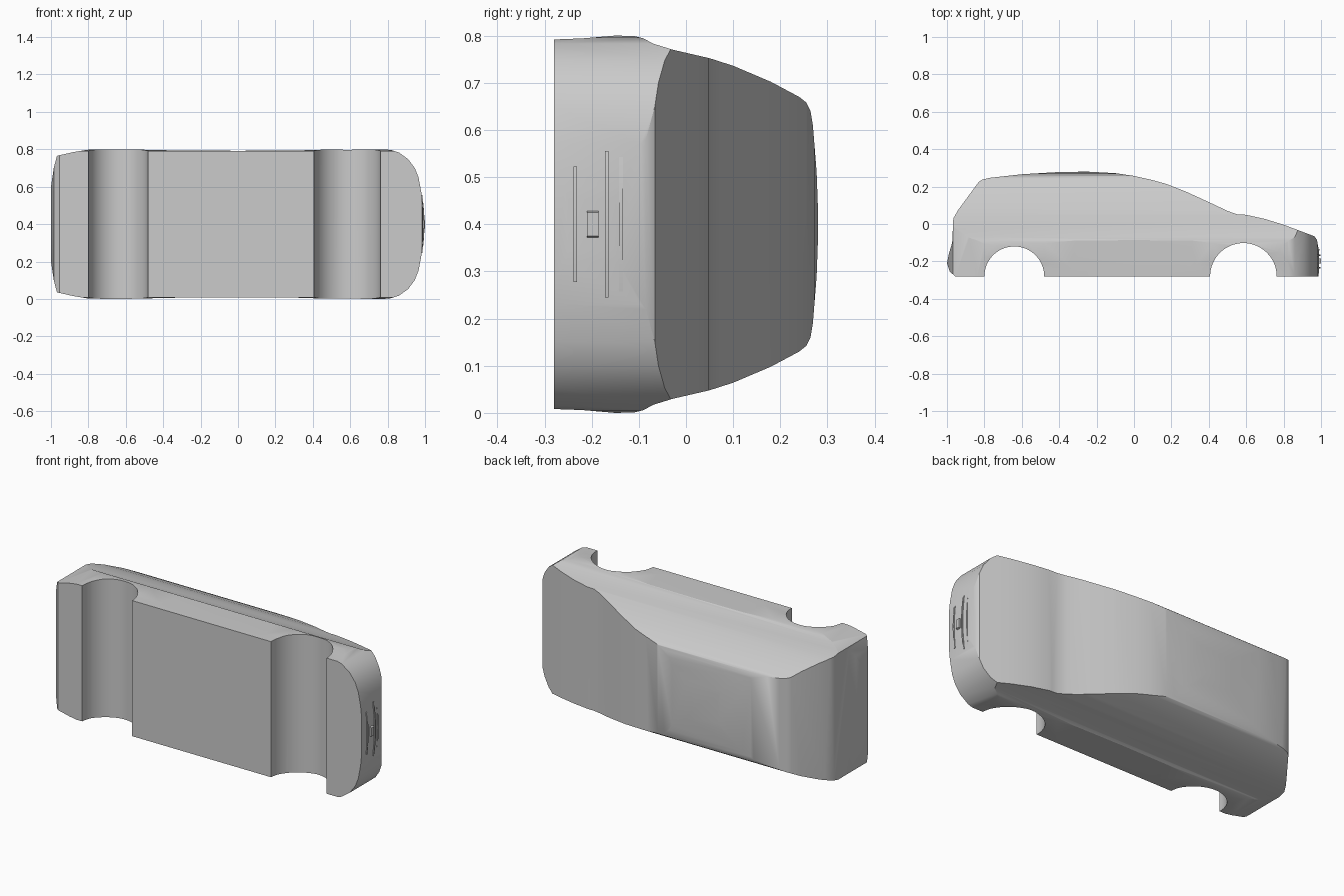
import bpy, bmesh, math
from mathutils import Vector

cube = bpy.data.objects.get("Cube")
if cube:
    bpy.data.objects.remove(cube, do_unlink=True)

MID = 0.4  # the car lies on its side; its centre plane is z = MID

paint = bpy.data.materials.new("body_grey")
paint.use_nodes = True
GREY = (0.6, 0.6, 0.6, 1)
paint.diffuse_color = GREY
paint.node_tree.nodes["Principled BSDF"].inputs["Base Color"].default_value = GREY


def prism(name, points, place, start, end):
    """Extrude a closed outline; place(a, b, depth) gives a 3D position."""
    bm = bmesh.new()
    face = bm.faces.new([bm.verts.new(place(a, b, start)) for a, b in points])
    offset = Vector(place(0, 0, end)) - Vector(place(0, 0, start))
    ext = bmesh.ops.extrude_face_region(bm, geom=[face])
    moved = [g for g in ext["geom"] if isinstance(g, bmesh.types.BMVert)]
    bmesh.ops.translate(bm, verts=moved, vec=offset)
    bmesh.ops.recalc_face_normals(bm, faces=bm.faces)
    mesh = bpy.data.meshes.new(name)
    bm.to_mesh(mesh)
    bm.free()
    obj = bpy.data.objects.new(name, mesh)
    bpy.context.collection.objects.link(obj)
    mesh.materials.append(paint)
    return obj


def mirrored(half):
    """Close a half outline given as (position, half width)."""
    return half + [(a, -h) for a, h in reversed(half) if h > 0]


def boolean(target, tool, operation):
    mod = target.modifiers.new(tool.name, "BOOLEAN")
    mod.operation, mod.solver, mod.object = operation, "EXACT", tool
    bpy.context.view_layer.objects.active = target
    bpy.ops.object.modifier_apply(modifier=mod.name)
    bpy.data.objects.remove(tool, do_unlink=True)


# Side profile: tail, hatch, roof, windscreen, bonnet, nose
side = [(-.955, -.28), (-.985, -.255), (-1, -.21), (-.99, -.16), (-.972, -.1), (-.966, .03),
        (-.94, .075), (-.83, .225), (-.81, .238), (-.77, .247), (-.6, .266), (-.4, .278),
        (-.25, .28), (-.1, .272), (0, .257), (.09, .237), (.17, .215), (.28, .172), (.4, .117),
        (.5, .07), (.55, .052), (.6, .049), (.7, .027), (.8, -.004), (.87, -.03), (.965, -.066),
        (.978, -.085), (.99, -.15), (.99, -.25), (.985, -.28)]
body = prism("car_body", side, lambda a, b, d: (a, b, d), -0.1, 0.9)

# Cross-section: sill, arch flare, shoulder, leaning side, crowned roof
section = [(-.3, .391), (-.22, .394), (-.15, .4), (-.11, .399), (-.09, .394), (-.07, .383),
           (-.028, .37), (.05, .352), (.1, .336), (.18, .302), (.24, .27), (.255, .258),
           (.264, .24), (.269, .21), (.277, .11), (.281, 0)]
boolean(body, prism("section_cutter", mirrored(section),
                    lambda a, b, d: (d, a, MID + b), -1.2, 1.2), "INTERSECT")

# Plan outline: tapered tail, pinched waist, rounded nose
plan = [(-1, .2), (-.985, .3), (-.968, .365), (-.88, .385), (-.8, .398), (-.64, .401),
        (-.48, .397), (-.3, .393), (0, .392), (.3, .393), (.42, .397), (.6, .401), (.78, .4),
        (.82, .396), (.86, .383), (.91, .347), (.945, .3), (.965, .25), (.98, .17),
        (.989, .08), (.992, 0)]
boolean(body, prism("plan_cutter", mirrored(plan),
                    lambda a, b, d: (a, d, MID + b), -0.5, 0.5), "INTERSECT")

# Wheel arches cut through the whole width
for name, x, r in (("rear_arch", -.64, .16), ("front_arch", .585, .178)):
    circle = [(x + r * math.cos(i * math.tau / 64), -.28 + r * math.sin(i * math.tau / 64))
              for i in range(64)]
    boolean(body, prism(name, circle, lambda a, b, d: (a, b, d), -0.2, 1.0), "DIFFERENCE")


def smooth(obj):
    bpy.ops.object.select_all(action="DESELECT")
    obj.select_set(True)
    bpy.context.view_layer.objects.active = obj
    bpy.ops.object.shade_smooth_by_angle(angle=math.radians(28))


smooth(body)

# Thin bowed trim strips across the nose
for name, y, half, front in (("upper_grille_strip", -.138, .19, .993),
                             ("middle_grille_strip", -.168, .155, .997),
                             ("lower_bumper_strip", -.235, .122, .996)):
    steps = [i / 6 - 1 for i in range(13)]
    bow = [(front - .018 * (half / .19 * t) ** 2, half * t) for t in steps]
    outline = bow + [(x - .012, z) for x, z in reversed(bow)]
    smooth(prism(name, outline, lambda a, b, d: (a, d, MID + b), y - .004, y + .004))

# Small centre badge plate
prism("nose_plate", [(.985, -.03), (1, -.025), (1, .025), (.985, .03)],
      lambda a, b, d: (a, d, MID + b), -.21, -.185)
